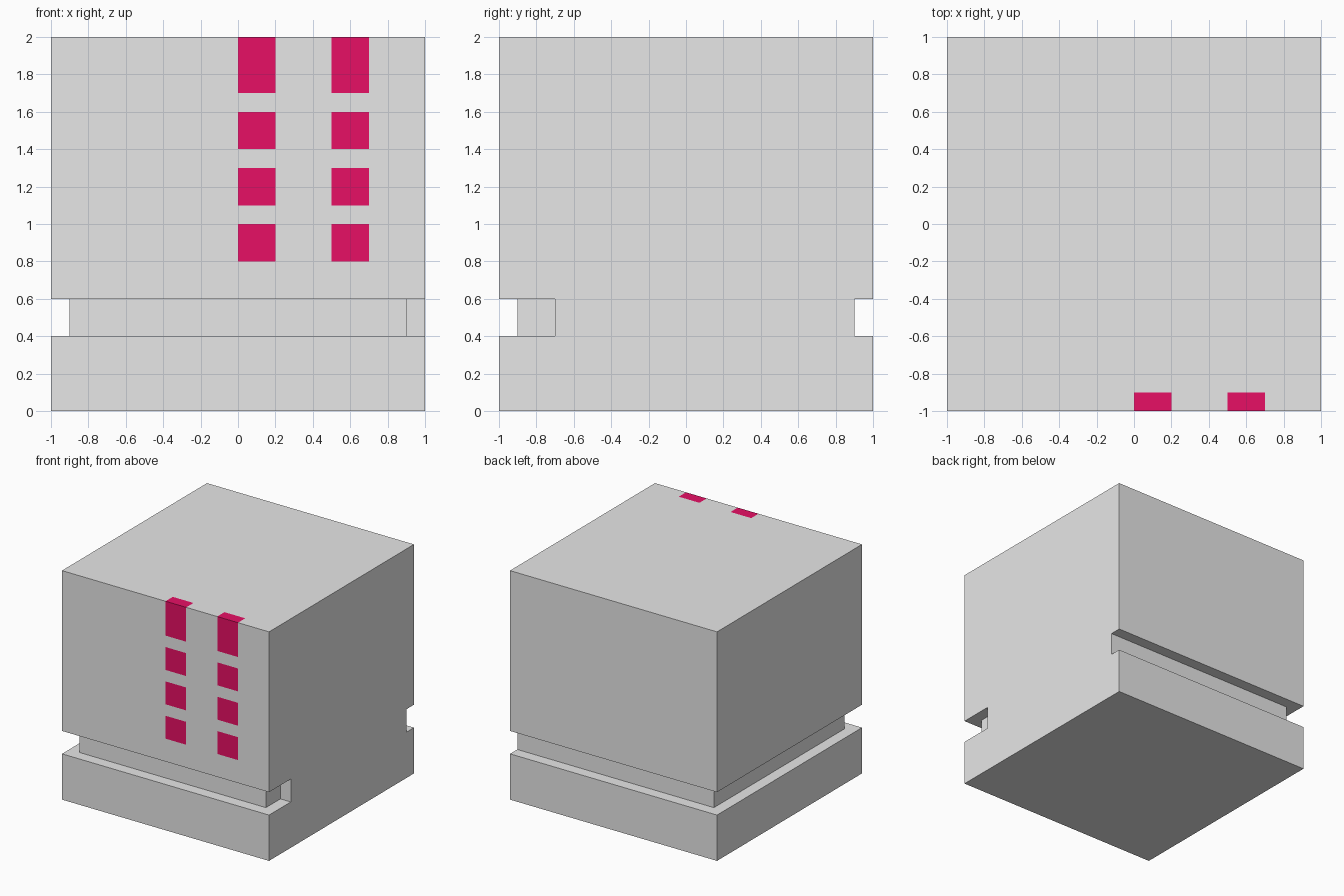
import bpy, bmesh
from mathutils import Vector

if "Cube" in bpy.data.objects:
    bpy.data.objects.remove(bpy.data.objects["Cube"])


def add_object(name, bm):
    mesh = bpy.data.meshes.new(name)
    bm.to_mesh(mesh)
    bm.free()
    obj = bpy.data.objects.new(name, mesh)
    bpy.context.collection.objects.link(obj)
    return obj


def add_material(name, colour):
    mat = bpy.data.materials.new(name)
    mat.diffuse_color = (*colour, 1)
    mat.use_nodes = True
    mat.node_tree.nodes["Principled BSDF"].inputs["Base Color"].default_value = mat.diffuse_color
    return mat


# Solid block, 2 units on a side, standing on the ground
bm = bmesh.new()
bmesh.ops.create_cube(bm, size=2)
bmesh.ops.translate(bm, verts=bm.verts, vec=(0, 0, 1))
block = add_object("block", bm)

# Groove cutter: front, left and back, with a short return on the right side
outline = [(1.2, -0.7), (1.2, -1.2), (-1.2, -1.2), (-1.2, 1.2), (1.2, 1.2),
           (1.2, 0.9), (-0.9, 0.9), (-0.9, -0.9), (0.9, -0.9), (0.9, -0.7)]
bm = bmesh.new()
face = bm.faces.new([bm.verts.new((x, y, 0.4)) for x, y in outline])
ext = bmesh.ops.extrude_face_region(bm, geom=[face])["geom"]
bmesh.ops.translate(bm, verts=[v for v in ext if isinstance(v, bmesh.types.BMVert)],
                    vec=(0, 0, 0.2))
bmesh.ops.recalc_face_normals(bm, faces=bm.faces)
cutter = add_object("groove_cutter", bm)
cutter.hide_render = True

mod = block.modifiers.new("groove", 'BOOLEAN')
mod.operation = 'DIFFERENCE'
mod.solver = 'EXACT'
mod.object = cutter
bpy.context.view_layer.objects.active = block
bpy.ops.object.modifier_apply(modifier=mod.name)
bpy.data.objects.remove(cutter)

# Colours
block.data.materials.clear()
block.data.materials.append(add_material("light grey", (0.8, 0.8, 0.8)))
block.data.materials.append(add_material("magenta", (0.8, 0.005, 0.13)))

# Painted windows: two columns of four, the top row folding onto the roof
COLUMNS = [(0, 0.2), (0.5, 0.7)]
ROWS = [(0.8, 1.0), (1.1, 1.3), (1.4, 1.6), (1.7, 2.0)]


def on_front(f):
    c = f.calc_center_median()
    return f.normal.y < -0.9 and c.y < -0.99 and c.z > 0.6


def on_roof(f):
    return f.normal.z > 0.9 and f.calc_center_median().z > 1.99


def cut(bm, test, axis, values):
    for value in values:
        faces = [f for f in bm.faces if test(f)]
        geom = list({e for f in faces for e in (*f.verts, *f.edges)}) + faces
        normal = Vector((0, 0, 0))
        normal[axis] = 1
        bmesh.ops.bisect_plane(bm, geom=geom, dist=1e-5,
                               plane_co=normal * value, plane_no=normal)


def inside(value, spans):
    return any(a < value < b for a, b in spans)


bm = bmesh.new()
bm.from_mesh(block.data)
xs = [x for span in COLUMNS for x in span]
zs = [z for span in ROWS for z in span if z < 2]
cut(bm, lambda f: on_front(f) or on_roof(f), 0, xs)
cut(bm, on_front, 2, zs)
cut(bm, on_roof, 1, [-0.9])
bm.normal_update()
for f in bm.faces:
    c = f.calc_center_bounds()
    window = inside(c.x, COLUMNS) and (
        (on_front(f) and inside(c.z, ROWS)) or (on_roof(f) and c.y < -0.9))
    f.material_index = int(window)
    f.smooth = False
bm.to_mesh(block.data)
bm.free()
